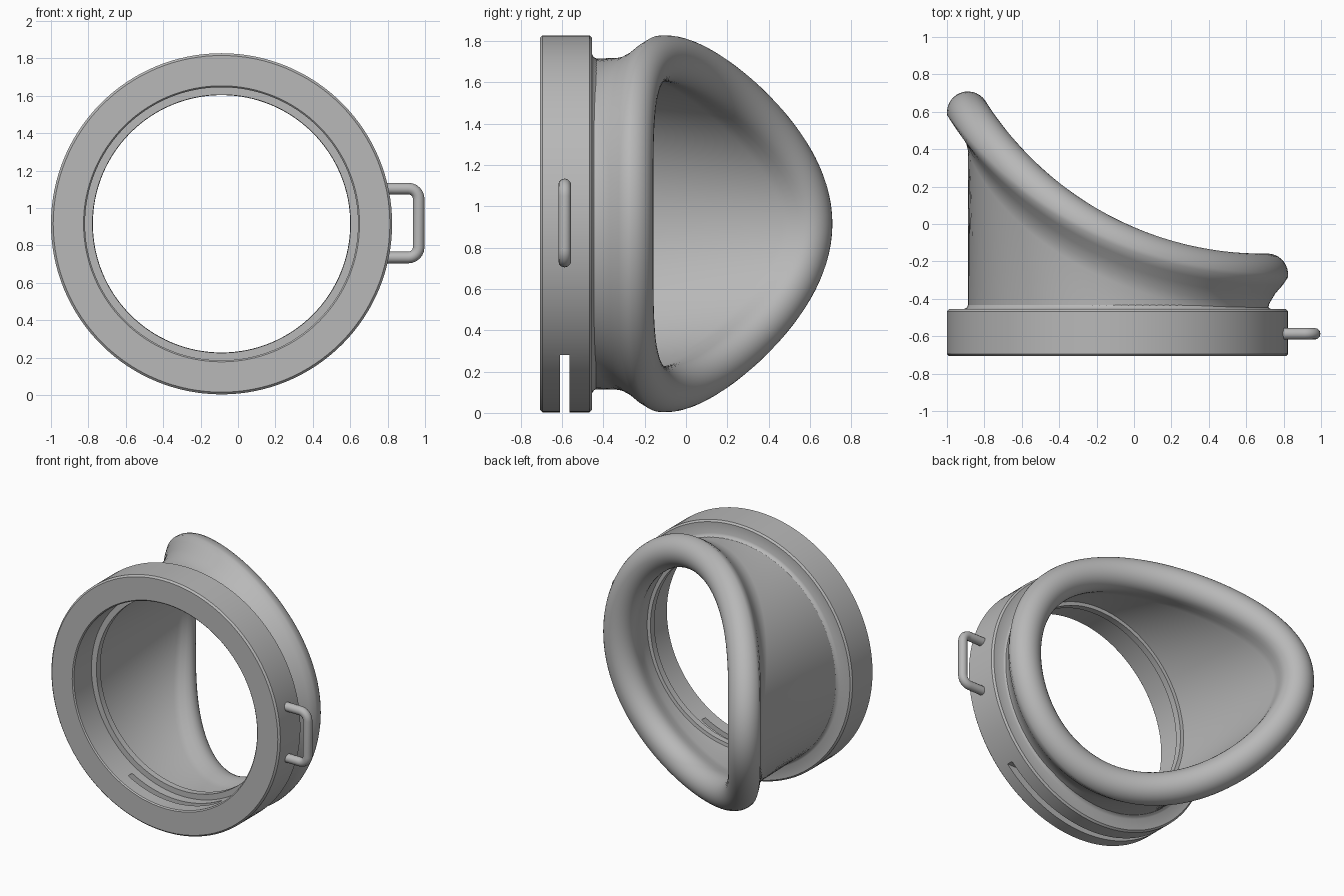
import bpy, bmesh
from math import sin, cos, pi, sqrt, radians
from mathutils import Vector

if "Cube" in bpy.data.objects:
    bpy.data.objects.remove(bpy.data.objects["Cube"], do_unlink=True)

AXIS = Vector((-0.088, 0, 0.915))   # centre line of the cup, along y
SEGMENTS = 128
NECK_R = 0.80
RIM_R = 0.112

rubber = bpy.data.materials.new("grey_rubber")
rubber.use_nodes = True
grey = (0.48, 0.48, 0.48, 1)
rubber.diffuse_color = grey
rubber.node_tree.nodes["Principled BSDF"].inputs["Base Color"].default_value = grey


def finish(obj, angle=35):
    bpy.ops.object.select_all(action='DESELECT')
    bpy.context.view_layer.objects.active = obj
    obj.select_set(True)
    bpy.ops.object.shade_smooth_by_angle(angle=radians(angle))


def skin(name, sections):
    """Join matching closed cross-sections into one closed loop."""
    bm = bmesh.new()
    rows = [[bm.verts.new(p) for p in s] for s in sections]
    for i, row in enumerate(rows):
        nxt = rows[(i + 1) % len(rows)]
        for j in range(len(row)):
            k = (j + 1) % len(row)
            bm.faces.new((row[j], row[k], nxt[k], nxt[j]))
    bmesh.ops.recalc_face_normals(bm, faces=bm.faces)
    mesh = bpy.data.meshes.new(name)
    bm.to_mesh(mesh)
    bm.free()
    mesh.materials.append(rubber)
    obj = bpy.data.objects.new(name, mesh)
    bpy.context.collection.objects.link(obj)
    return obj


def on_axis(angle, radius, y):
    return AXIS + Vector((radius * cos(angle), y, radius * sin(angle)))


angles = [2 * pi * i / SEGMENTS for i in range(SEGMENTS)]

# Mounting ring: lathed profile of (radius, y)
ring_profile = [
    (0.738, -0.707), (0.900, -0.707), (0.912, -0.695), (0.912, -0.467),
    (0.900, -0.455), (0.822, -0.455), (0.807, -0.447), (0.798, -0.430),
    (0.76, -0.45), (0.69, -0.455), (0.69, -0.50), (0.73, -0.50), (0.73, -0.699),
]
ring = skin("mounting_ring", [[on_axis(a, r, y) for r, y in ring_profile] for a in angles])

# Slot across the bottom of the ring
bpy.ops.mesh.primitive_cube_add(size=1, location=(AXIS.x, -0.587, 0.09))
cutter = bpy.context.object
cutter.name = "slot_cutter"
cutter.scale = (2.2, 0.045, 0.38)
cutter.hide_render = True
slot = ring.modifiers.new("slot", 'BOOLEAN')
slot.operation = 'DIFFERENCE'
slot.solver = 'EXACT'
slot.object = cutter
bpy.context.view_layer.objects.active = ring
bpy.ops.object.modifier_apply(modifier="slot")
bpy.data.objects.remove(cutter, do_unlink=True)
finish(ring)


# Eyecup: neck that flares into a rolled rim following a swept curve
def rim_centre(a):
    p = on_axis(a, NECK_R, 0)
    p.y = 1.6 - sqrt(1.87 ** 2 - (p.x - 0.69) ** 2)
    return p


flare = [(0.0, -0.20), (0.012, -0.155), (0.045, -0.10), (0.085, -0.055)]
roll = [(RIM_R * cos(t), RIM_R * sin(t)) for t in [radians(-8 + 11 * i) for i in range(19)]]
inner = [(-0.104, -0.05), (-0.092, -0.09), (-0.085, -0.13)]


def cup_section(a):
    centre = rim_centre(a)
    tangent = (rim_centre(a + 0.005) - rim_centre(a - 0.005)).normalized()
    out = Vector((cos(a), 0, sin(a)))
    out = (out - tangent * out.dot(tangent)).normalized()
    up = tangent.cross(out)
    if up.y < 0:
        up = -up
    lip = [centre + out * n + up * b for n, b in flare + roll + inner]
    return [on_axis(a, NECK_R, -0.48)] + lip + [on_axis(a, 0.715, -0.48)]


finish(skin("eyecup", [cup_section(a) for a in angles]), 60)

# Strap loop: round bar bent into a staple
corner = 0.055
x_in, x_out, z_low, z_high = 0.79, 0.966, 0.735, 1.103
path = [(x_in, z_low)]
for cz, start in ((z_low + corner, -90), (z_high - corner, 0)):
    for i in range(7):
        t = radians(start + 15 * i)
        path.append((x_out - corner + corner * cos(t), cz + corner * sin(t)))
path.append((x_in, z_high))

curve = bpy.data.curves.new("strap_loop", 'CURVE')
curve.dimensions = '3D'
curve.bevel_depth = 0.031
curve.bevel_resolution = 4
curve.use_fill_caps = True
spline = curve.splines.new('POLY')
spline.points.add(len(path) - 1)
for point, (x, z) in zip(spline.points, path):
    point.co = (x, -0.587, z, 1)
curve.materials.append(rubber)
loop = bpy.data.objects.new("strap_loop", curve)
bpy.context.collection.objects.link(loop)
bpy.ops.object.select_all(action='DESELECT')
bpy.context.view_layer.objects.active = loop
loop.select_set(True)
bpy.ops.object.convert(target='MESH')
finish(bpy.context.object)
